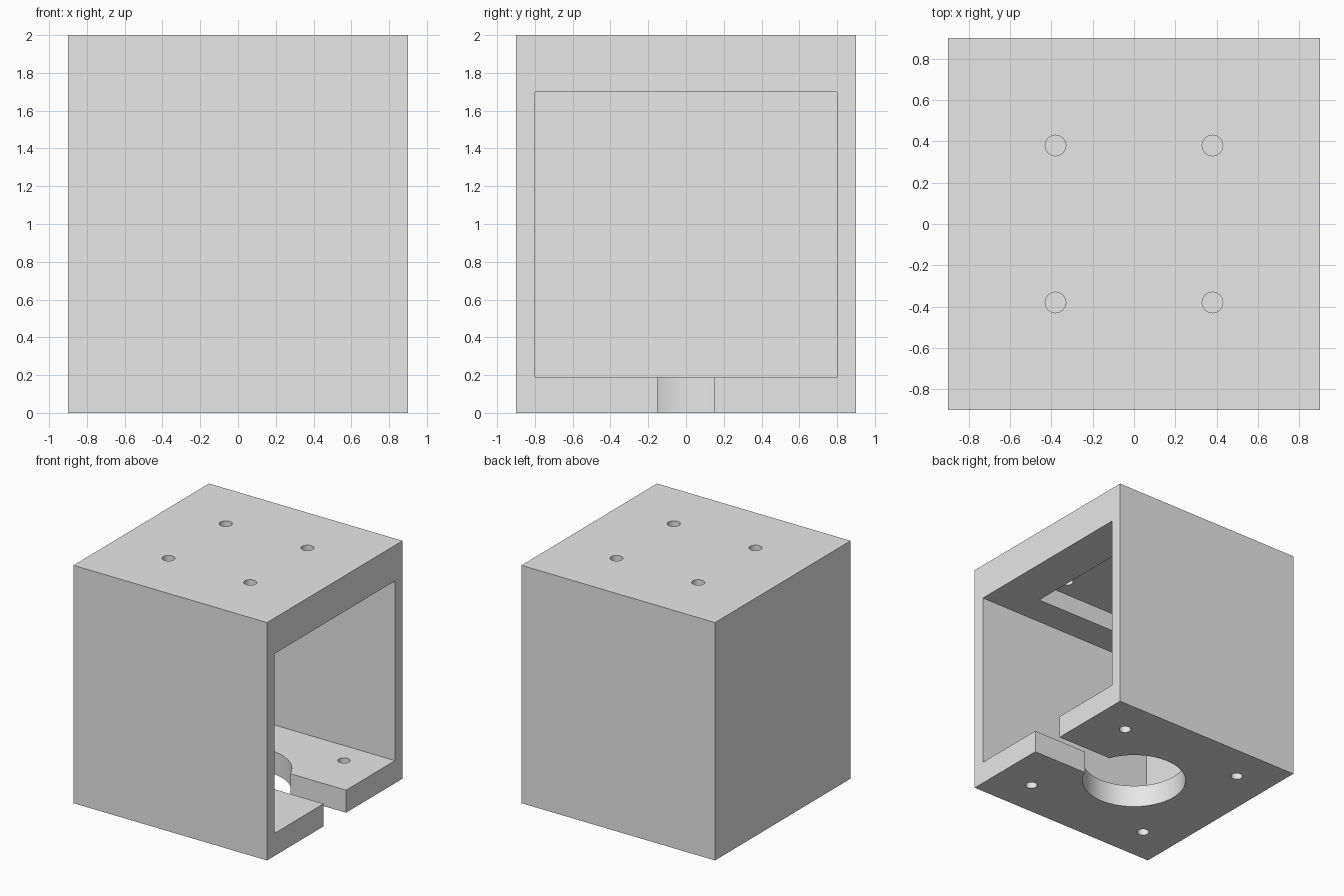
import bpy

cube = bpy.data.objects.get("Cube")
if cube:
    bpy.data.objects.remove(cube, do_unlink=True)

grey = bpy.data.materials.new("light_grey")
grey.use_nodes = True
grey.diffuse_color = (0.8, 0.8, 0.8, 1)
grey.node_tree.nodes["Principled BSDF"].inputs["Base Color"].default_value = (0.8, 0.8, 0.8, 1)


def block(name, low, high):
    """Axis-aligned box between two corners."""
    centre = [(a + b) / 2 for a, b in zip(low, high)]
    bpy.ops.mesh.primitive_cube_add(size=1, location=centre)
    obj = bpy.context.object
    obj.name = name
    obj.scale = [b - a for a, b in zip(low, high)]
    bpy.ops.object.transform_apply(location=True, rotation=False, scale=True)
    obj.data.materials.append(grey)
    return obj


def drill(name, x, y, radius, bottom, top, sides):
    """Upright round cutter."""
    bpy.ops.mesh.primitive_cylinder_add(vertices=sides, radius=radius, depth=top - bottom,
                                        location=(x, y, (bottom + top) / 2))
    obj = bpy.context.object
    obj.name = name
    obj.data.materials.append(grey)
    return obj


def cut(body, cutter):
    """Subtract the cutter from the body and discard it."""
    cutter.hide_render = True
    mod = body.modifiers.new("cut", "BOOLEAN")
    mod.operation = "DIFFERENCE"
    mod.solver = "EXACT"
    mod.object = cutter
    bpy.context.view_layer.objects.active = body
    bpy.ops.object.modifier_apply(modifier=mod.name)
    bpy.data.objects.remove(cutter, do_unlink=True)


# Outer shell, open on one side
housing = block("housing", (-0.9, -0.9, 0), (0.9, 0.9, 2))
cut(housing, block("cavity", (-0.8, -0.8, 0.19), (1, 0.8, 1.7)))

# Square pocket in the ceiling
cut(housing, block("ceiling_pocket", (-0.535, -0.535, 1.6), (0.535, 0.535, 1.855)))

# Keyhole opening in the floor
cut(housing, drill("floor_opening", 0, 0, 0.41, -0.1, 0.4, 96))
cut(housing, block("floor_slot", (0, -0.15, -0.1), (1, 0.15, 0.4)))

# Screw holes through the roof and the floor
for sx in (-1, 1):
    for sy in (-1, 1):
        cut(housing, drill("roof_hole", sx * 0.38, sy * 0.38, 0.05, 1.8, 2.1, 32))
        cut(housing, drill("floor_hole", sx * 0.58, sy * 0.58, 0.047, -0.1, 0.4, 32))

# Smooth bores, sharp edges
bpy.ops.object.select_all(action="DESELECT")
housing.select_set(True)
bpy.context.view_layer.objects.active = housing
bpy.ops.object.shade_smooth_by_angle()
